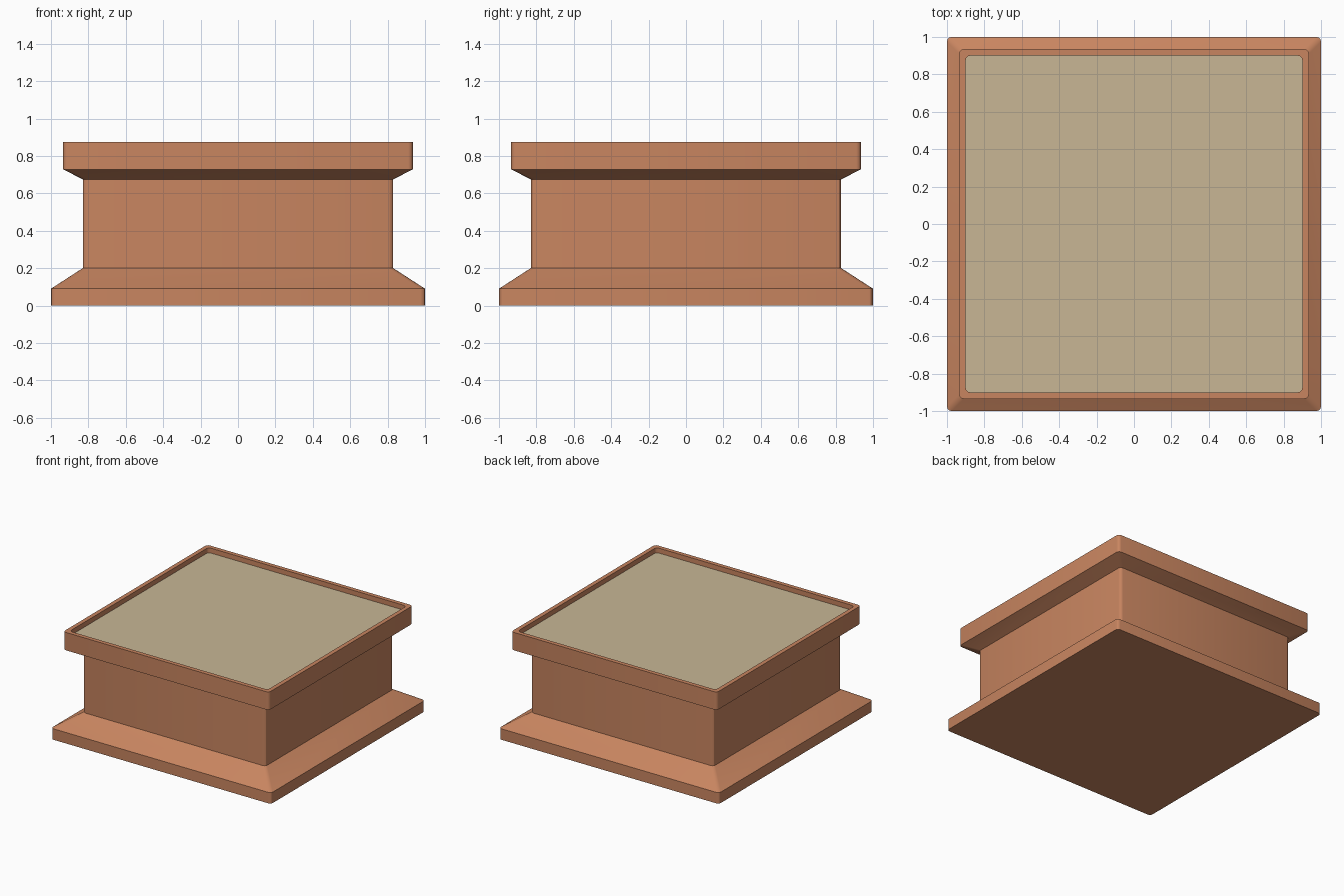
import bpy, bmesh
from math import sin, cos, pi

if "Cube" in bpy.data.objects:
    bpy.data.objects.remove(bpy.data.objects["Cube"])


def material(name, color):
    m = bpy.data.materials.new(name)
    m.diffuse_color = (*color, 1)
    m.use_nodes = True
    m.node_tree.nodes["Principled BSDF"].inputs["Base Color"].default_value = m.diffuse_color
    return m


def rounded_square(bm, half, z, radius=0.025, seg=3):
    """Ring of vertices, counter-clockwise, with small rounded corners."""
    ring = []
    c = half - radius
    for i, (sx, sy) in enumerate([(1, 1), (-1, 1), (-1, -1), (1, -1)]):
        for k in range(seg + 1):
            a = (i + k / seg) * pi / 2
            ring.append(bm.verts.new((sx * c + radius * cos(a), sy * c + radius * sin(a), z)))
    return ring


def loft(name, profile, mat, cap_bottom=False, cap_top=False):
    bm = bmesh.new()
    rings = [rounded_square(bm, h, z) for h, z in profile]
    for a, b in zip(rings, rings[1:]):
        n = len(a)
        for i in range(n):
            j = (i + 1) % n
            bm.faces.new((a[i], a[j], b[j], b[i]))
    if cap_bottom:
        bm.faces.new(rings[0][::-1])
    if cap_top:
        bm.faces.new(rings[-1])
    mesh = bpy.data.meshes.new(name)
    bm.to_mesh(mesh)
    bm.free()
    mesh.materials.append(mat)
    ob = bpy.data.objects.new(name, mesh)
    bpy.context.collection.objects.link(ob)
    bpy.context.view_layer.objects.active = ob
    ob.select_set(True)
    bpy.ops.object.shade_smooth_by_angle(angle=pi / 6)
    ob.select_set(False)
    return ob


clay = material("terracotta", (0.58, 0.235, 0.117))
earth = material("soil", (0.58, 0.47, 0.30))

# Planter shell: flared foot, straight body, overhanging rim, recessed inside
loft("planter", [(1.0, 0), (1.0, 0.09), (0.83, 0.20), (0.83, 0.675),
                 (0.935, 0.728), (0.935, 0.875), (0.90, 0.875), (0.90, 0.835)],
     clay, cap_bottom=True)

# Soil surface just below the rim
loft("soil", [(0.90, 0.835)], earth, cap_top=True)
